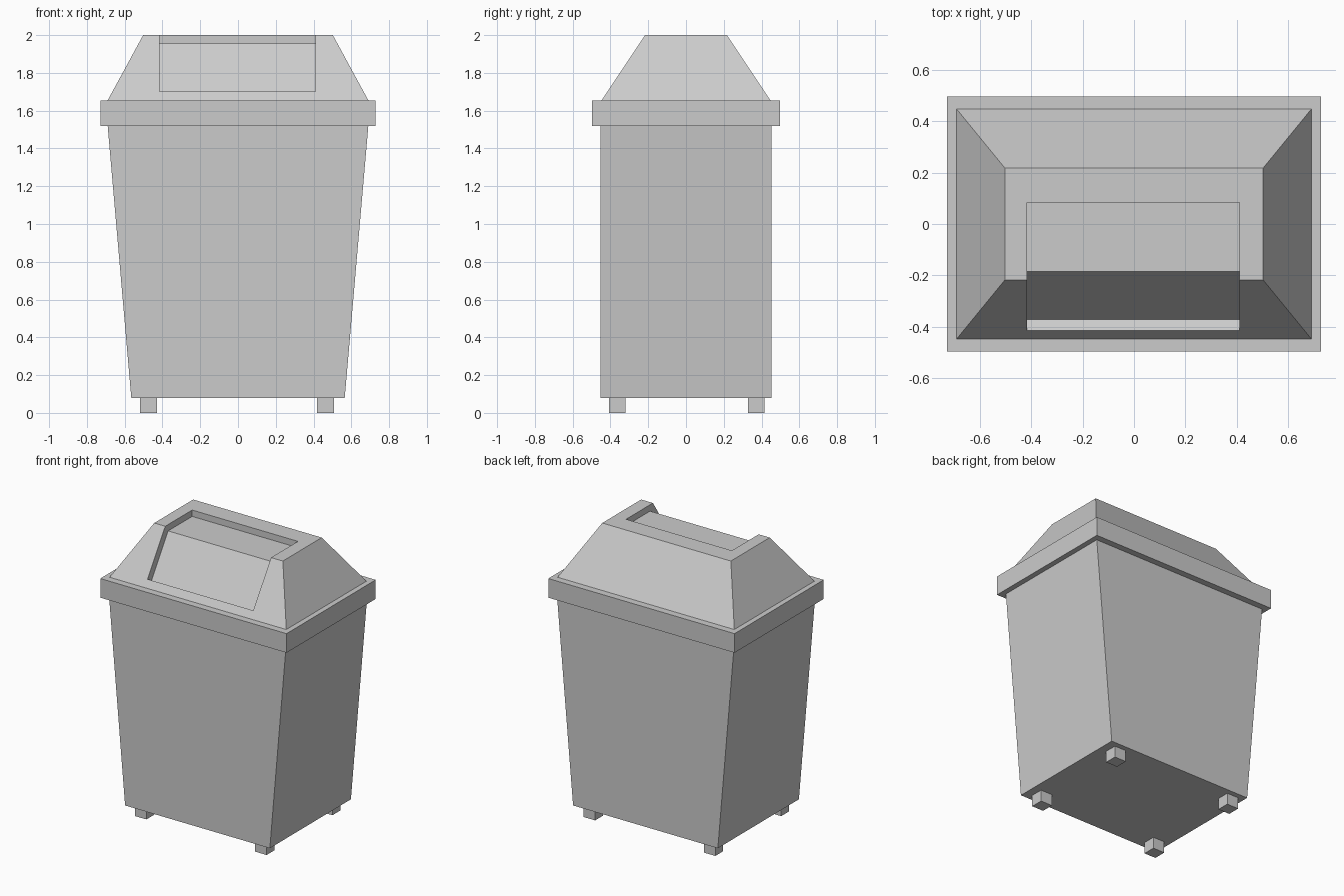
import bpy, bmesh

if "Cube" in bpy.data.objects:
    bpy.data.objects.remove(bpy.data.objects["Cube"], do_unlink=True)

GREY = (0.6, 0.6, 0.6, 1)
plastic = bpy.data.materials.new("grey_plastic")
plastic.use_nodes = True
plastic.diffuse_color = GREY
plastic.node_tree.nodes["Principled BSDF"].inputs["Base Color"].default_value = GREY


def add_object(name, bm):
    bmesh.ops.recalc_face_normals(bm, faces=bm.faces)
    mesh = bpy.data.meshes.new(name)
    bm.to_mesh(mesh)
    bm.free()
    mesh.materials.append(plastic)
    obj = bpy.data.objects.new(name, mesh)
    bpy.context.collection.objects.link(obj)
    return obj


def frustum(name, z0, size0, z1, size1, center=(0, 0)):
    """Box from z0 to z1 with its own half sizes at the bottom and the top."""
    bm = bmesh.new()
    bmesh.ops.create_cube(bm, size=2)
    for v in bm.verts:
        z, size = (z1, size1) if v.co.z > 0 else (z0, size0)
        v.co = (center[0] + v.co.x * size[0], center[1] + v.co.y * size[1], z)
    return add_object(name, bm)


def extruded_profile(name, profile, x0, x1):
    """Prism along x from a (y, z) outline."""
    bm = bmesh.new()
    face = bm.faces.new([bm.verts.new((x0, y, z)) for y, z in profile])
    side = bmesh.ops.extrude_face_region(bm, geom=[face])["geom"]
    verts = [g for g in side if isinstance(g, bmesh.types.BMVert)]
    bmesh.ops.translate(bm, verts=verts, vec=(x1 - x0, 0, 0))
    return add_object(name, bm)


# Tapered body and the rim around its mouth
frustum("bin_body", 0.08, (0.565, 0.452), 1.52, (0.69, 0.452))
frustum("rim", 1.52, (0.727, 0.497), 1.655, (0.727, 0.497))

# Hipped lid with a recess for the flap, cut square to the front slope
lid = frustum("lid", 1.655, (0.69, 0.447), 2.0, (0.502, 0.217))
recess = [(-0.61, 1.835), (-0.412, 1.70), (-0.372, 1.673), (-0.185, 1.955),
          (0.083, 1.955), (0.083, 2.2), (-0.61, 2.2)]
cutter = extruded_profile("recess_cutter", recess, -0.416, 0.41)
cutter.hide_render = True
cut = lid.modifiers.new("flap_recess", "BOOLEAN")
cut.operation = "DIFFERENCE"
cut.solver = "EXACT"
cut.object = cutter
bpy.context.view_layer.objects.active = lid
bpy.ops.object.modifier_apply(modifier=cut.name)
bpy.data.objects.remove(cutter, do_unlink=True)

# Four small block feet
for row, y in (("front", -0.363), ("back", 0.372)):
    for side, x in (("left", 0.463), ("right", -0.475)):
        frustum(f"{row}_{side}_foot", 0, (0.045, 0.044), 0.08, (0.045, 0.044), (x, y))
